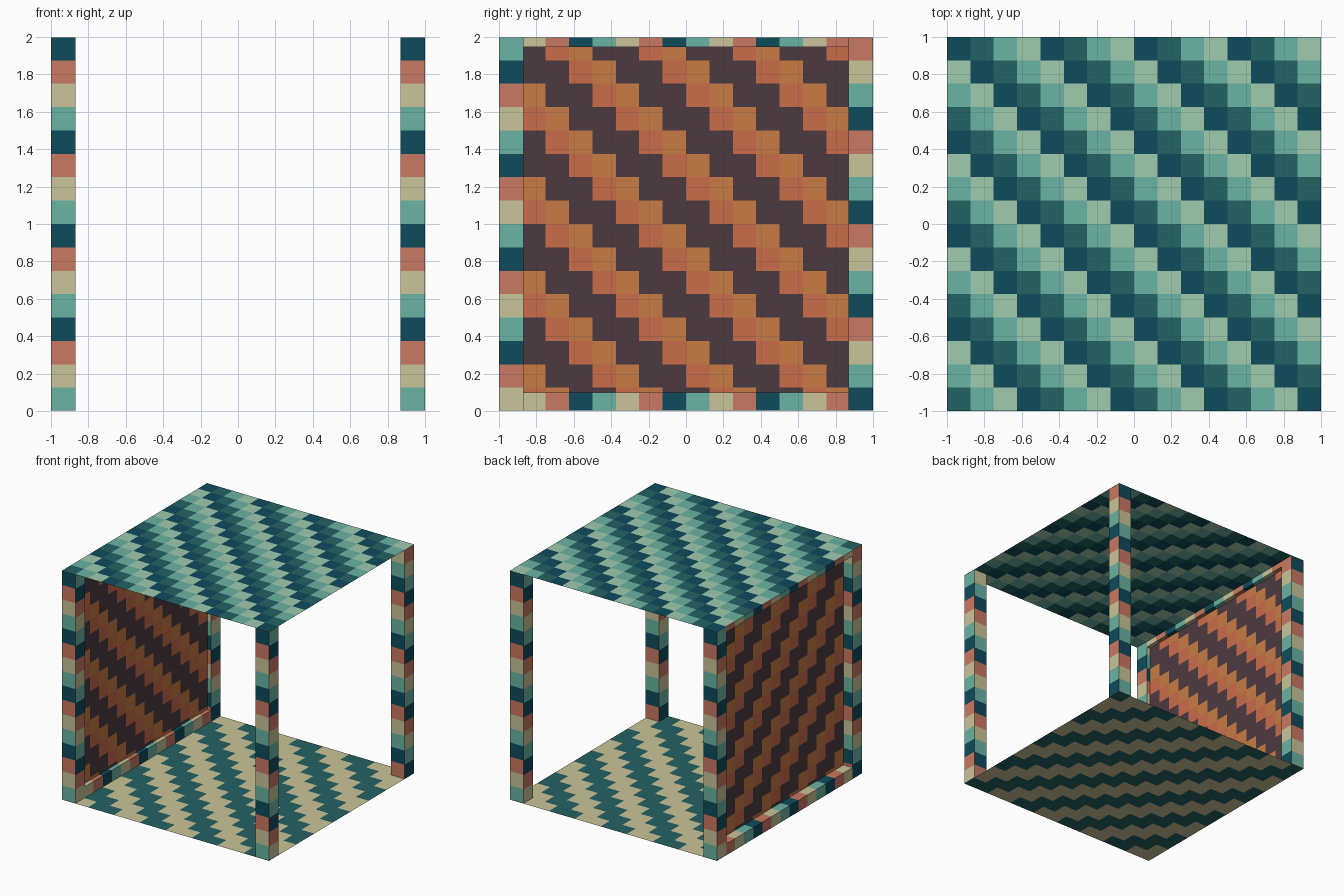
import bpy, bmesh, math
from mathutils import Vector

if "Cube" in bpy.data.objects:
    bpy.data.objects.remove(bpy.data.objects["Cube"])

CELL = 0.125          # size of one pattern square
W = 0.131             # post and rail width
IN = 1 - W
GAP = 0.002           # keeps caps clear of the floor and top sheets


def material(name, hex_code):
    m = bpy.data.materials.new(name)
    rgb = [int(hex_code[i:i + 2], 16) / 255 for i in (0, 2, 4)]
    lin = [c / 12.92 if c <= 0.04045 else ((c + 0.055) / 1.055) ** 2.4 for c in rgb]
    m.diffuse_color = (*lin, 1)
    m.use_nodes = True
    m.node_tree.nodes["Principled BSDF"].inputs["Base Color"].default_value = m.diffuse_color
    return m


navy = material("deep blue", "0e4b5c")
teal = material("soft teal", "6ab4a3")
beige = material("beige", "cac498")
coral = material("coral", "ca7862")
pine = material("dark teal", "246264")
mint = material("pale mint", "a0cbaf")
plum = material("dark plum", "4b3a40")
rust = material("rust", "ca6c4a")
amber = material("amber", "c87c44")


def cell(v, start):
    return int(math.floor((v - start) / CELL))


def patterned(name, lo, hi, axes, mats, rule):
    """Box (or flat sheet) cut along the pattern grid and coloured by rule."""
    lo, hi = Vector(lo), Vector(hi)
    bm = bmesh.new()
    if hi.z - lo.z < 1e-6:
        bmesh.ops.create_grid(bm, x_segments=1, y_segments=1, size=0.5)
    else:
        bmesh.ops.create_cube(bm, size=1)
    for v in bm.verts:
        for a in range(3):
            v.co[a] = (lo[a] + hi[a]) / 2 + v.co[a] * (hi[a] - lo[a])
    # cut at every pattern line
    for a in axes:
        for i in range(-8, 17):
            p = i * CELL
            if lo[a] + 0.003 < p < hi[a] - 0.003:
                co, no = Vector((0, 0, 0)), Vector((0, 0, 0))
                co[a], no[a] = p, 1
                bmesh.ops.bisect_plane(bm, geom=bm.verts[:] + bm.edges[:] + bm.faces[:],
                                       plane_co=co, plane_no=no, dist=1e-5)
    bm.normal_update()
    for f in bm.faces:
        c = f.calc_center_median()
        idx = (cell(c.x, -1), cell(c.y, -1), cell(c.z, 0))
        f.material_index = rule(idx, f.normal)
    me = bpy.data.meshes.new(name)
    bm.to_mesh(me)
    bm.free()
    for m in mats:
        me.materials.append(m)
    ob = bpy.data.objects.new(name, me)
    bpy.context.collection.objects.link(ob)
    return ob


BAND = [teal, beige, coral, navy]


# four corner posts, bands step round the sides
def post_rule(base):
    def rule(i, n):
        turn = 0 if n.y < -0.5 else 1 if n.x > 0.5 else 2 if n.y > 0.5 else 3
        return (i[2] + base + turn) % 4
    return rule


for sx, side in ((-1, "left"), (1, "right")):
    for sy, end in ((-1, "front"), (1, "back")):
        x0 = -1 if sx < 0 else IN
        y0 = -1 if sy < 0 else IN
        patterned(f"{end}_{side}_post", (x0, y0, GAP), (x0 + W, y0 + W, 2 - GAP),
                  [2], BAND, post_rule(0 if sy < 0 else 2))

# rails below and above the side panel
for name, z0, z1 in (("bottom_rail", GAP, 0.10), ("top_rail", 1.947, 2 - GAP)):
    patterned(name, (-1, -IN, z0), (-IN, IN, z1), [1], BAND, lambda i, n: i[1] % 4)

# thin left side panel
patterned("side_panel", (-0.911, -IN, GAP), (-0.905, IN, 2 - GAP), [1, 2],
          [plum, rust, amber, plum], lambda i, n: (i[1] + i[2]) % 4)

# flat top and floor sheets
patterned("top_sheet", (-1, -1, 2), (1, 1, 2), [0, 1],
          [navy, pine, teal, mint], lambda i, n: (i[0] + i[1] + 1) % 4)
patterned("floor_sheet", (-1, -1, 0), (1, 1, 0), [0, 1],
          [beige, beige, pine, pine], lambda i, n: (i[0] + i[1]) % 4)
